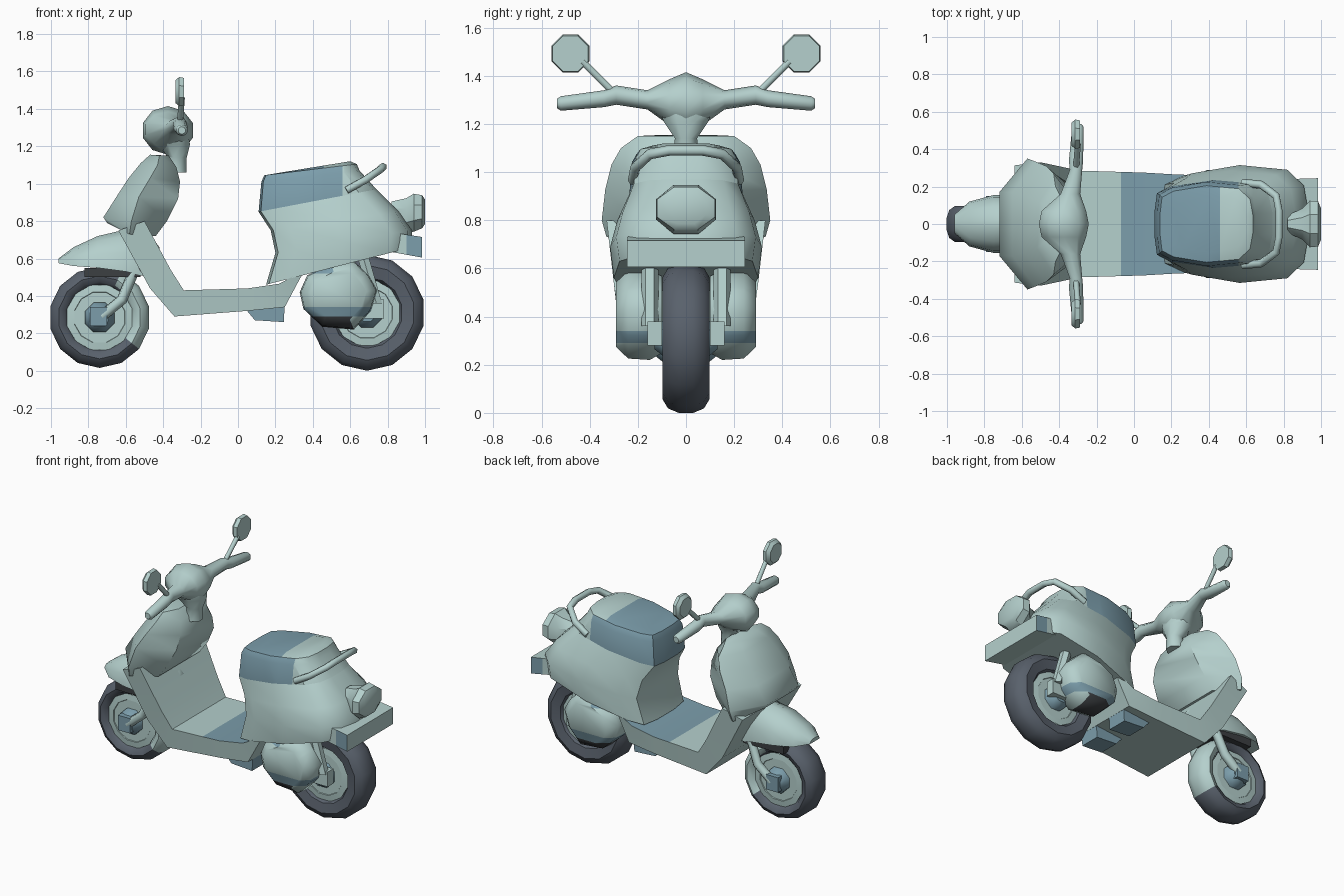
import bpy, bmesh, math
from mathutils import Vector

cube = bpy.data.objects.get("Cube")
if cube:
    bpy.data.objects.remove(cube)


def material(name, rgb):
    m = bpy.data.materials.new(name)
    m.use_nodes = True
    m.diffuse_color = (*rgb, 1)
    m.node_tree.nodes["Principled BSDF"].inputs["Base Color"].default_value = (*rgb, 1)
    return m


MATS = [material("pale mint", (0.46, 0.63, 0.61)), material("dusty blue", (0.2, 0.34, 0.41)),
        material("slate rubber", (0.1, 0.12, 0.15)), material("dark grey", (0.045, 0.05, 0.055))]
MINT, BLUE, SLATE, DARK = range(4)


def loft(name, rings, mat=MINT, closed=False, angle=40):
    """Skin a list of equal rings; closed joins the last ring to the first."""
    bm = bmesh.new()
    vs = [[bm.verts.new(p) for p in ring] for ring in rings]
    n = len(vs[0])
    pairs = list(zip(vs, vs[1:])) + ([(vs[-1], vs[0])] if closed else [])
    for a, b in pairs:
        for i in range(n):
            j = (i + 1) % n
            bm.faces.new((a[i], a[j], b[j], b[i]))
    if not closed:
        bm.faces.new(vs[0])
        bm.faces.new(vs[-1])
    bmesh.ops.recalc_face_normals(bm, faces=bm.faces)
    mesh = bpy.data.meshes.new(name)
    bm.to_mesh(mesh)
    bm.free()
    for m in MATS:
        mesh.materials.append(m)
    for f in mesh.polygons:
        f.material_index = mat
        f.use_smooth = True
    mesh.set_sharp_from_angle(angle=math.radians(angle))
    ob = bpy.data.objects.new(name, mesh)
    bpy.context.collection.objects.link(ob)
    return ob


def paint(ob, rule, cuts=()):
    """Cut along (point, normal) planes, then colour each face by rule(center, normal)."""
    bm = bmesh.new()
    bm.from_mesh(ob.data)
    for co, no in cuts:
        bmesh.ops.bisect_plane(bm, geom=bm.verts[:] + bm.edges[:] + bm.faces[:],
                               plane_co=co, plane_no=no)
    for f in bm.faces:
        f.normal_update()
        f.material_index = rule(f.calc_center_median(), f.normal)
    bm.to_mesh(ob.data)
    bm.free()


def oval(axis, c, ra, rb, n=8):
    """Ellipse of n sides perpendicular to an axis."""
    pts = []
    for i in range(n):
        t = 2 * math.pi * (i + 0.5) / n
        a, b = ra * math.cos(t), rb * math.sin(t)
        off = {"X": (0, a, b), "Y": (a, 0, b), "Z": (a, b, 0)}[axis]
        pts.append(Vector(c) + Vector(off))
    return pts


def mirrored(half):
    """Ring from its +y half."""
    return half + [(x, -y, z) for x, y, z in reversed(half)]


def box(name, x0, x1, y0, y1, z0, z1, mat=MINT):
    return loft(name, [[(x, y0, z0), (x, y1, z0), (x, y1, z1), (x, y0, z1)] for x in (x0, x1)], mat)


def rod(name, pts, r, mat=MINT):
    """Thin faceted tube along a path."""
    cu = bpy.data.curves.new(name, "CURVE")
    cu.dimensions = "3D"
    cu.bevel_depth, cu.bevel_resolution, cu.use_fill_caps = r, 1, True
    sp = cu.splines.new("POLY")
    sp.points.add(len(pts) - 1)
    for p, q in zip(sp.points, pts):
        p.co = (*q, 1)
    cu.materials.append(MATS[mat])
    ob = bpy.data.objects.new(name, cu)
    bpy.context.collection.objects.link(ob)


# Wheels: tyre, dished rim and hub
def wheel(side, cx, cz, r, rim):
    profile = [(rim, .05), (rim + .02, .085), (r * .82, .097), (r * .94, .075), (r, .03)]
    profile += [(a, -b) for a, b in reversed(profile)]
    tyre = loft(side + "_tyre", [oval("Y", (cx, y, cz), a, a, 14) for a, y in profile], SLATE, True)
    dish = [(rim + .01, .07), (rim - .03, .075), (rim - .05, .03)]
    dish += [(a, -b) for a, b in reversed(dish)]
    loft(side + "_rim", [oval("Y", (cx, y, cz), a, a, 12) for a, y in dish], MINT)
    loft(side + "_hub", [oval("Y", (cx, y, cz), a, a, 8) for a, y in
                         [(.05, -.13), (.085, -.09), (.085, .09), (.05, .13)]], BLUE)
    return tyre


front_tyre = wheel("front", -.74, .285, .27, .17)
paint(front_tyre, lambda c, n: MINT if c.x > -.62 and c.z > .13 else SLATE)
wheel("rear", .69, .31, .31, .17)

# Front fork legs and axle blocks
for s, tag in ((1, "left"), (-1, "right")):
    rod("fork_leg_" + tag, [(-.52, s * .1, .62), (-.62, s * .125, .38), (-.73, s * .125, .29)], .03)
    box("axle_block_" + tag, -.79, -.70, s * .11, s * .15, .24, .34, BLUE)

# Front mudguard with dark liner
guard = [(-.96, .05, .575, .60), (-.88, .12, .56, .66), (-.75, .155, .55, .72),
         (-.60, .15, .53, .755), (-.48, .13, .50, .74), (-.42, .08, .50, .66)]
loft("front_mudguard", [mirrored([(x, w, b), (x, w * .93, b + (t - b) * .45),
                                  (x, w * .6, b + (t - b) * .85), (x, w * .12, t)])
                        for x, w, b, t in guard], MINT, angle=50)
box("mudguard_liner", -.82, -.52, -.135, .135, .50, .55, DARK)

# Leg shield: front, outer edge and back of each level
shield = [((-.70, .16, .79), (-.58, .33, .73), (-.44, .22, .72)),
          ((-.72, .17, .82), (-.57, .35, .80), (-.38, .22, .80)),
          ((-.65, .17, .93), (-.53, .335, .93), (-.32, .20, .92)),
          ((-.585, .15, 1.03), (-.47, .31, 1.03), (-.31, .17, 1.01)),
          ((-.52, .13, 1.11), (-.43, .27, 1.10), (-.33, .14, 1.09)),
          ((-.47, .09, 1.155), (-.42, .20, 1.15), (-.37, .10, 1.15))]
loft("leg_shield", [mirrored(list(r)) for r in shield], MINT, angle=50)

# Footboard: sloping front panel running into the floor
board = [((-.50, .80), (-.64, .75), .33), ((-.36, .54), (-.47, .44), .30),
         ((-.29, .43), (-.34, .29), .285), ((.05, .44), (.05, .32), .275),
         ((.22, .465), (.25, .34), .265), ((.36, .54), (.33, .49), .26)]
floor = loft("footboard", [[(t[0], w, t[1]), (t[0], -w, t[1]), (b[0], -w * .95, b[1]),
                            (b[0], w * .95, b[1])] for t, b, w in board], MINT, angle=30)
paint(floor, lambda c, n: BLUE if c.x > -.07 and n.z > .5 else MINT, [((-.07, 0, 0), (1, 0, 0))])

# Stand under the floor
for s, tag in ((1, "left"), (-1, "right")):
    loft("stand_foot_" + tag, [[(.04, y, .33), (.25, y, .36), (.245, y, .26), (.09, y, .27)]
                               for y in (s * .06, s * .2)], BLUE)


# Rear body and seat share one outline, tilted from front to rear
def body_ring(xf, zf, xb, zb, w):
    outline = [(0, .3), (.02, .7), (.15, .86), (.5, 1), (.85, .92), (.97, .65), (1, .25)]
    return mirrored([(xf + u * (xb - xf), v * w, zf + u * (zb - zf)) for u, v in outline])


seam = body_ring(.11, .85, .74, .97, .235)
loft("rear_body", [body_ring(.15, .46, .93, .66, .30), body_ring(.20, .63, .93, .75, .315),
                   body_ring(.175, .75, .86, .85, .285), seam], MINT, angle=50)
seat = loft("seat", [seam, body_ring(.125, 1.01, .65, 1.07, .225),
                     body_ring(.14, 1.045, .635, 1.105, .205),
                     body_ring(.20, 1.055, .60, 1.12, .15)], MINT, angle=35)
paint(seat, lambda c, n: BLUE if c.x < (.46 if n.z > .6 else .56) else MINT,
      [((.46, 0, 0), (1, 0, 0)), ((.56, 0, 0), (1, 0, 0))])

# Grab rail, tail lamp and rear bumper plate
rail = [(.58, .22, .965), (.68, .21, 1.02), (.76, .15, 1.075), (.775, .07, 1.09)]
rod("grab_rail", mirrored(rail), .022)
lamp = [(.82, .05, .07, .84), (.90, .09, .10, .83), (.94, .135, .11, .845),
        (.985, .13, .095, .85), (1.0, .09, .07, .85)]
loft("tail_lamp", [oval("X", (x, 0, z), a, b, 8) for x, a, b, z in lamp], MINT, angle=35)
plate = loft("rear_bumper", [[(x, -w, b), (x, w, b), (x, w, t), (x, -w, t)] for x, w, b, t in
                             ((.82, .24, .635, .74), (.985, .245, .605, .715))])
paint(plate, lambda c, n: BLUE if c.x > .9 and abs(n.y) > .5 else MINT, [((.9, 0, 0), (1, 0, 0))])

# Engine casings on both sides of the rear wheel
casing = [(.33, .42), (.37, .51), (.50, .575), (.61, .595), (.70, .51), (.745, .43),
          (.71, .32), (.62, .22), (.45, .235), (.35, .33)]


def casing_colour(c, n):
    if c.z < .29:
        return DARK if abs(c.y) > .14 and c.x < .62 else MINT
    return BLUE if c.z < .34 or (c.z > .52 and c.x < .55) else MINT


for s, tag in ((1, "left"), (-1, "right")):
    rings = [[(.54 + (x - .54) * k, s * y, .41 + (z - .41) * k) for x, z in casing]
             for k, y in ((.85, .10), (1, .15), (.97, .24), (.72, .29))]
    ob = loft("engine_casing_" + tag, rings, MINT, angle=50)
    paint(ob, casing_colour, [((0, 0, z), (0, 0, 1)) for z in (.29, .34, .52)])
    box("rear_arm_" + tag, .62, .78, s * .10, s * .16, .28, .38, MINT)
    loft("shock_" + tag, [oval("Z", (x, s * .15, z), .035, .035, 6)
                          for x, z in ((.74, .36), (.66, .64))], MINT)

# Steering neck, head with tapering bars
loft("steering_neck", [oval("Z", (x, 0, z), a, b, 8) for x, z, a, b in
                       ((-.34, 1.06, .07, .06), (-.325, 1.14, .055, .05),
                        (-.34, 1.21, .09, .10), (-.37, 1.28, .11, .13))], MINT, angle=50)
bars = [(0, -.375, 1.285, .14, .13), (.07, -.375, 1.29, .125, .095), (.16, -.34, 1.30, .055, .04),
        (.29, -.31, 1.32, .035, .04), (.34, -.31, 1.305, .04, .035), (.52, -.30, 1.285, .032, .03),
        (.535, -.30, 1.285, .02, .02)]
bars = [(-y, *r) for y, *r in reversed(bars[1:])] + bars
loft("handlebar", [oval("Y", (x, y, z), a, b, 10) for y, x, z, a, b in bars], MINT, angle=45)

# Mirrors on stalks
for s, tag in ((1, "left"), (-1, "right")):
    rod("mirror_stalk_" + tag, [(-.31, s * .30, 1.33), (-.30, s * .43, 1.46)], .016)
    loft("mirror_" + tag, [oval("X", (x, s * .48, 1.492), k, k, 8) for x, k in
                           ((-.335, .065), (-.315, .085), (-.29, .08))], MINT, angle=35)
